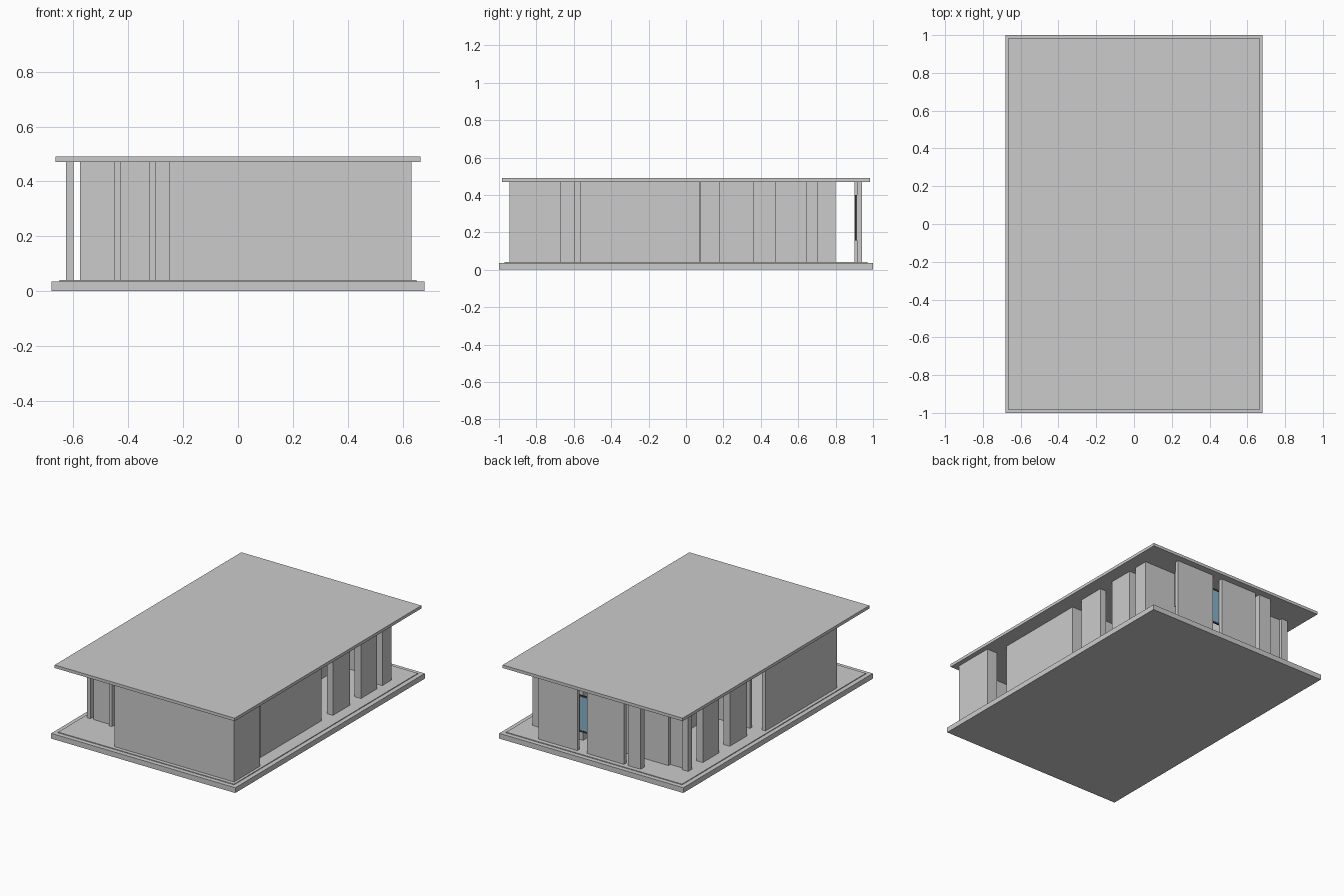
import bpy, bmesh

Z0, Z1 = 0.038, 0.472   # floor level and underside of roof

glass = bpy.data.materials.new("glass")
glass.diffuse_color = (0.25, 0.45, 0.6, 1)
dark = bpy.data.materials.new("dark_frame")
dark.diffuse_color = (0.06, 0.06, 0.06, 1)


def box(name, x, y, z=(Z0, Z1), mat=None):
    """Box from x, y and z ranges."""
    bm = bmesh.new()
    bmesh.ops.create_cube(bm, size=1)
    for v in bm.verts:
        for i, (a, b) in enumerate((x, y, z)):
            v.co[i] = a if v.co[i] < 0 else b
    me = bpy.data.meshes.new(name)
    bm.to_mesh(me)
    bm.free()
    ob = bpy.data.objects.new(name, me)
    bpy.context.collection.objects.link(ob)
    if mat:
        me.materials.append(mat)
    return ob


def walls(name, pieces):
    for i, (x0, x1, y0, y1) in enumerate(pieces):
        box(f"{name}_{i + 1}", (x0, x1), (y0, y1))


# Slabs
box("base_slab", (-0.68, 0.68), (-1, 1), (0, 0.035))
box("floor_finish", (-0.65, 0.65), (-0.97, 0.97), (0.035, 0.04))
box("roof_slab", (-0.665, 0.665), (-0.985, 0.985), (0.47, 0.49))

# Front facade and its return walls
walls("front_wall", [
    (-0.223, -0.08, -0.945, -0.93), (-0.08, 0.2, -0.945, -0.93), (0.2, 0.613, -0.945, -0.93),
    (-0.25, -0.223, -0.945, -0.683),
    (0.613, 0.632, -0.945, -0.668), (0.555, 0.613, -0.683, -0.668)])

# Recessed entry on the front left
walls("entry_wall", [
    (-0.576, -0.53, -0.70, -0.683), (-0.53, -0.45, -0.70, -0.683),
    (-0.45, -0.427, -0.72, -0.668), (-0.427, -0.325, -0.69, -0.67),
    (-0.325, -0.30, -0.72, -0.668), (-0.30, -0.25, -0.69, -0.67)])

# Long side walls
walls("right_wall", [(0.54, 0.563, -0.566, 0.06), (0.48, 0.563, 0.06, 0.075)])
walls("left_wall", [(-0.627, -0.60, -0.70, 0.055)])

# Matching piers on both sides
for side, s in (("right", 1), ("left", -1)):
    for i, (y0, y1) in enumerate(((0.18, 0.36), (0.475, 0.645), (0.70, 0.80))):
        xs = sorted((0.53 * s, 0.576 * s))
        if i == 2 and s < 0:
            y0 = 0.76
        box(f"{side}_pier_{i + 1}", xs, (y0, y1))

# Free-standing rear screen walls
walls("rear_wall", [
    (0.315, 0.43, 0.915, 0.94), (0.145, 0.315, 0.915, 0.94),
    (0.02, 0.075, 0.915, 0.94), (-0.20, 0.02, 0.915, 0.94),
    (-0.323, -0.23, 0.90, 0.94)])

# Recessed rear wall of the rooms
walls("rear_inner_wall", [
    (-0.43, -0.24, 0.78, 0.80), (-0.53, -0.43, 0.76, 0.78),
    (-0.24, -0.08, 0.78, 0.80), (0.2, 0.53, 0.78, 0.80)])

# Interior partitions
walls("partition", [
    (-0.08, -0.06, -0.6, 0.05), (0.2, 0.22, 0.18, 0.78), (-0.24, -0.22, 0.06, 0.78),
    (-0.53, -0.08, 0.06, 0.08), (0.1, 0.48, 0.06, 0.075), (-0.08, 0.4, -0.683, -0.668)])

# Rear window behind the screen wall
box("window_glass", (0.07, 0.42), (0.906, 0.910), (0.165, 0.39), glass)
for n, x in enumerate((0.062, 0.145, 0.34, 0.42)):
    box(f"window_stile_{n + 1}", (x, x + 0.01), (0.903, 0.913), (0.155, 0.40), dark)
for n, z in enumerate((0.155, 0.39)):
    box(f"window_rail_{n + 1}", (0.062, 0.43), (0.903, 0.913), (z, z + 0.01), dark)
